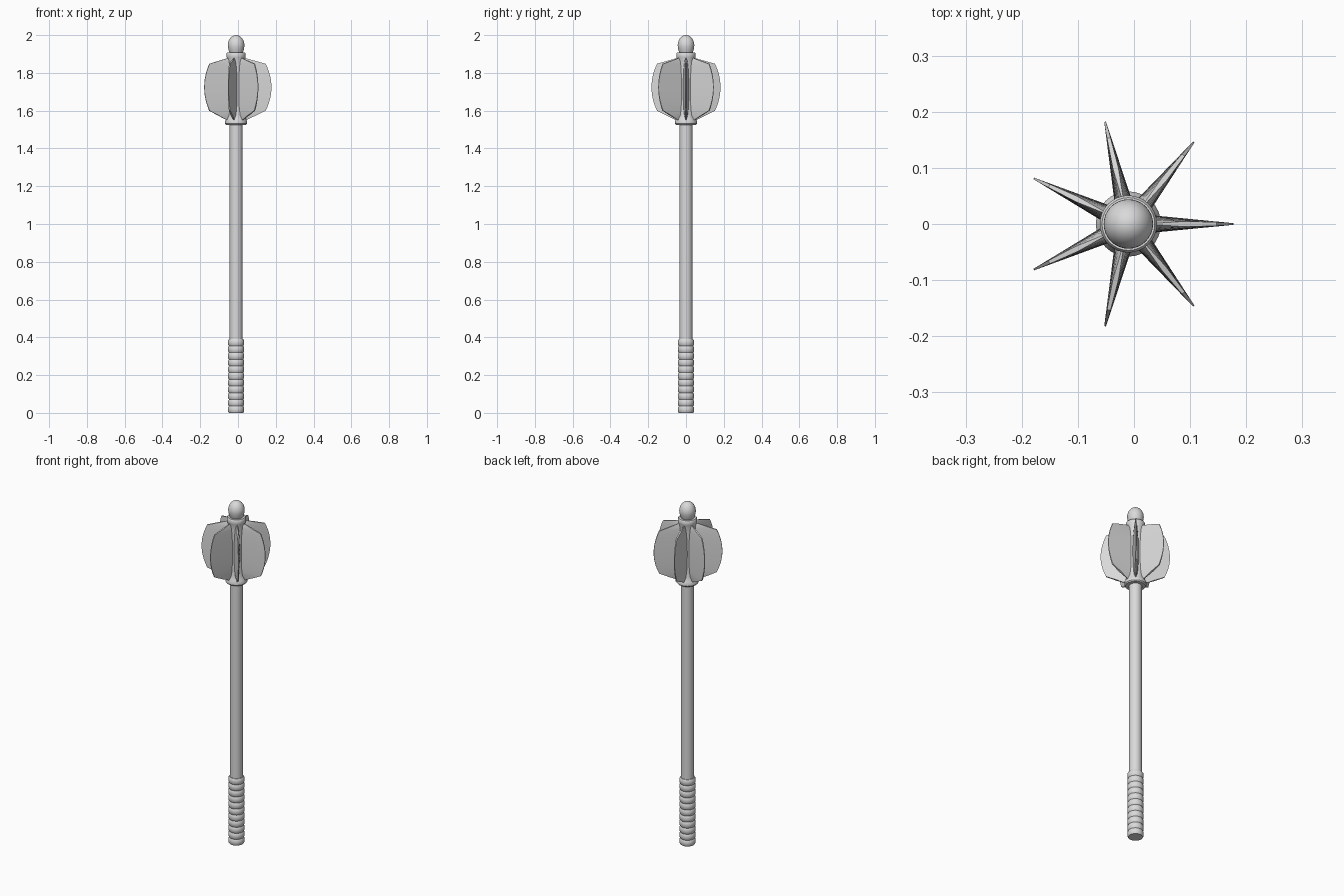
import bpy, bmesh, math

if "Cube" in bpy.data.objects:
    bpy.data.objects.remove(bpy.data.objects["Cube"])

AXIS_X = -0.01          # the seven-fold head is centred by its bounds, so the axis sits left of 0
FLANGES = 7

steel = bpy.data.materials.new("steel grey")
steel.diffuse_color = (0.7, 0.7, 0.7, 1)
steel.use_nodes = True
steel.node_tree.nodes["Principled BSDF"].inputs["Base Color"].default_value = steel.diffuse_color


def finish(name, bm, angle=35):
    bmesh.ops.remove_doubles(bm, verts=bm.verts, dist=1e-5)
    bmesh.ops.recalc_face_normals(bm, faces=bm.faces)
    mesh = bpy.data.meshes.new(name)
    bm.to_mesh(mesh)
    bm.free()
    mesh.materials.append(steel)
    ob = bpy.data.objects.new(name, mesh)
    bpy.context.collection.objects.link(ob)
    ob.location.x = AXIS_X
    bpy.ops.object.select_all(action='DESELECT')
    ob.select_set(True)
    bpy.context.view_layer.objects.active = ob
    bpy.ops.object.shade_smooth_by_angle(angle=math.radians(angle))
    return ob


def lathe(name, profile, steps=32):
    """Spin (radius, height) points around the vertical axis."""
    bm = bmesh.new()
    verts = [bm.verts.new((r, 0, z)) for r, z in profile]
    edges = [bm.edges.new(pair) for pair in zip(verts, verts[1:])]
    bmesh.ops.spin(bm, geom=verts + edges, cent=(0, 0, 0), axis=(0, 0, 1),
                   angle=math.tau, steps=steps, use_duplicate=False)
    return finish(name, bm)


# Shaft
lathe("shaft", [(0, 0.3), (0.034, 0.3), (0.034, 1.56), (0, 1.56)])

# Ribbed grip: eleven rounded bands separated by grooves
bands, top = 11, 0.39
pitch = top / bands
grip = [(0, 0)]
for i in range(bands):
    z = i * pitch
    grip += [(0.038, z), (0.042, z + 0.006), (0.043, z + pitch / 2),
             (0.042, z + pitch - 0.006), (0.038, z + pitch)]
grip.append((0, top))
lathe("grip", grip)

# Head core with a lower ring and an upper collar
lathe("head_core", [
    (0, 1.525), (0.053, 1.525), (0.058, 1.531), (0.058, 1.545), (0.054, 1.553),
    (0.047, 1.575), (0.045, 1.61), (0.045, 1.84), (0.046, 1.868), (0.050, 1.882),
    (0.051, 1.888), (0.051, 1.902), (0.047, 1.908), (0, 1.908)])

# Egg-shaped finial
finial = [(0.034, 1.904), (0.040, 1.92), (0.043, 1.935)]
finial += [(0.044 * math.cos(a), 1.945 + 0.055 * math.sin(a))
           for a in (math.pi / 2 * i / 10 for i in range(10))]
finial.append((0, 2.0))
lathe("finial", finial)

# Flanges: wedges thickest at mid height, with a bowed cutting edge
LOW, HIGH = 1.60, 1.848
MID, HALF = (LOW + HIGH) / 2, (HIGH - LOW) / 2
Z_MIN, Z_MAX = 1.548, 1.878
ROOT = 0.038


def reach(z):
    if z < LOW:
        return 0.05 + 0.107 * (z - Z_MIN) / (LOW - Z_MIN)
    if z > HIGH:
        return 0.05 + 0.107 * (Z_MAX - z) / (Z_MAX - HIGH)
    return 0.187 - 0.030 * ((z - MID) / HALF) ** 2


def half_thickness(z, r):
    t = (z - (Z_MIN + Z_MAX) / 2) / ((Z_MAX - Z_MIN) / 2)
    lens = 0.0145 * math.sqrt(max(0, 1 - t * t))
    return 0.0015 + lens * max(0, 1 - (r - ROOT) / (0.187 - ROOT))


levels = [Z_MIN, (Z_MIN + LOW) / 2]
levels += [LOW + (HIGH - LOW) * i / 12 for i in range(13)]
levels += [(HIGH + Z_MAX) / 2, Z_MAX]

for k in range(FLANGES):
    bm = bmesh.new()
    rows = []
    for z in levels:
        rt = reach(z)
        a, b = half_thickness(z, ROOT), half_thickness(z, rt)
        rows.append([bm.verts.new(p) for p in
                     ((ROOT, -a, z), (rt, -b, z), (rt, b, z), (ROOT, a, z))])
    for lo, hi in zip(rows, rows[1:]):
        for i in range(4):
            j = (i + 1) % 4
            bm.faces.new((lo[i], lo[j], hi[j], hi[i]))
    bm.faces.new(rows[0][::-1])
    bm.faces.new(rows[-1])
    flange = finish(f"flange_{k + 1}", bm, 30)
    flange.rotation_euler.z = math.tau * k / FLANGES
